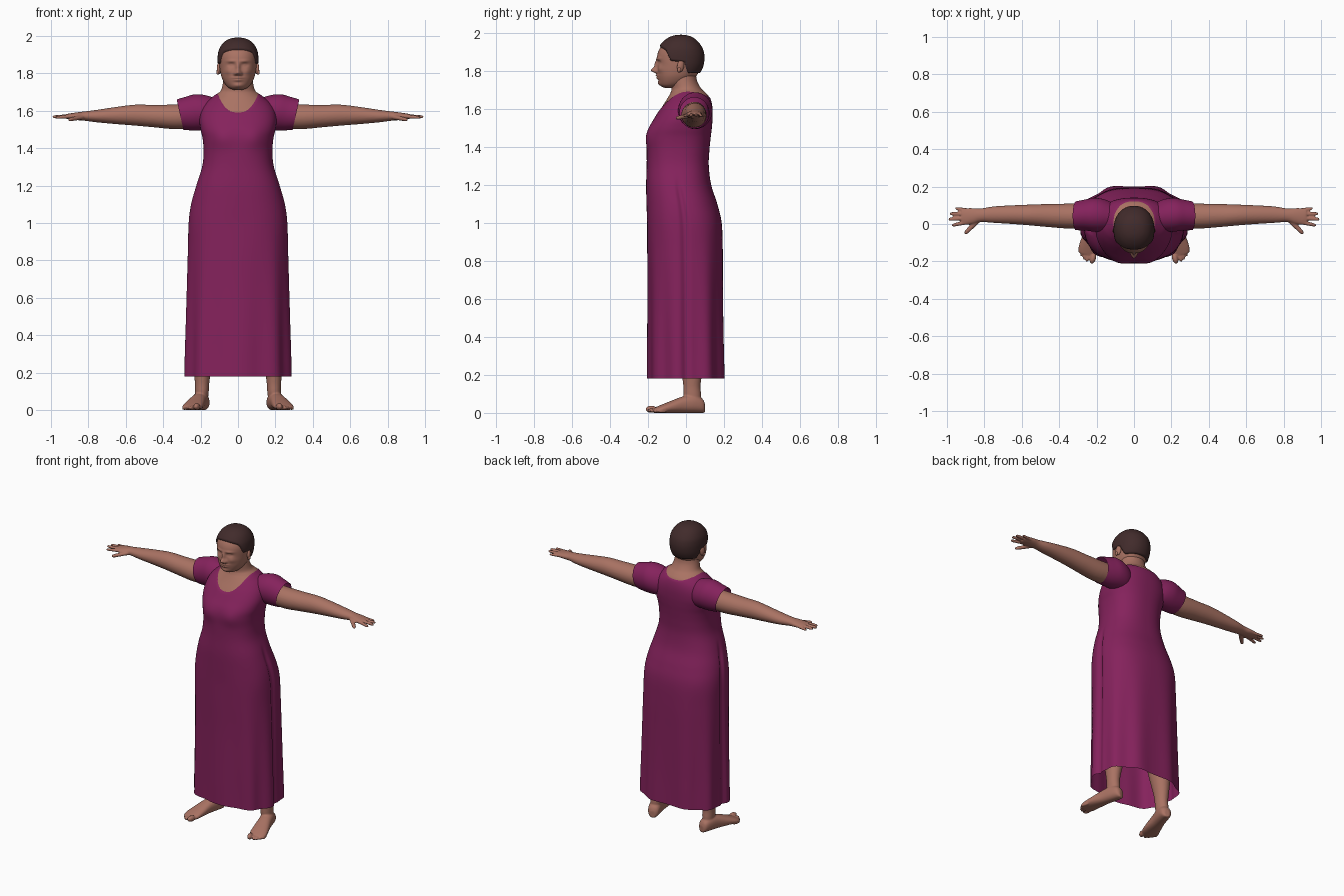
import bpy, bmesh
from math import sin, cos, pi, exp, radians
from mathutils import Vector, Matrix

cube = bpy.data.objects.get("Cube")
if cube:
    bpy.data.objects.remove(cube)


def material(name, rgb):
    m = bpy.data.materials.new(name)
    m.use_nodes = True
    m.diffuse_color = (*rgb, 1)
    bsdf = m.node_tree.nodes["Principled BSDF"]
    bsdf.inputs["Base Color"].default_value = (*rgb, 1)
    bsdf.inputs["Roughness"].default_value = 0.7
    return m


SKIN = material("warm brown skin", (0.40, 0.17, 0.125))
DRESS = material("plum cloth", (0.235, 0.016, 0.108))
HAIR = material("dark brown hair", (0.053, 0.024, 0.024))


def spline(rows, steps):
    """Catmull-Rom interpolation through rows of numbers."""
    out = []
    for i in range(len(rows) - 1):
        a, b, c, d = (rows[max(0, min(len(rows) - 1, i + k))] for k in (-1, 0, 1, 2))
        for s in range(steps):
            t = s / steps
            out.append([q + t / 2 * (r - p + t * (2*p - 5*q + 4*r - w + t * (3*(q - r) + w - p)))
                        for p, q, r, w in zip(a, b, c, d)])
    return out + [list(rows[-1])]


def ring(center, u, v, n, e=2.0):
    """Superellipse around center with half axes u and v."""
    def power(q):
        return (1 if q >= 0 else -1) * abs(q) ** (2 / e)
    return [Vector(center) + Vector(u) * power(cos(2*pi*i/n)) + Vector(v) * power(sin(2*pi*i/n))
            for i in range(n)]


def level_ring(z, hw, front, back, n, e=2.0, x=0):
    return ring((x, (front + back) / 2, z), (hw, 0, 0), (0, (back - front) / 2, 0), n, e)


def loft(bm, rings, cap=True):
    loops = [[bm.verts.new(p) for p in r] for r in rings]
    n = len(loops[0])
    for a, b in zip(loops, loops[1:]):
        for i in range(n):
            bm.faces.new((a[i], a[(i + 1) % n], b[(i + 1) % n], b[i]))
    if cap:
        bm.faces.new(loops[0])
        bm.faces.new(loops[-1])


def ball(bm, center, size):
    bmesh.ops.create_uvsphere(bm, u_segments=20, v_segments=12, radius=1,
                              matrix=Matrix.Translation(center) @ Matrix.Diagonal((*size, 1)))


def finish(name, bm, mat, fuse=0):
    bmesh.ops.recalc_face_normals(bm, faces=bm.faces[:])
    for f in bm.faces:
        f.smooth = True
    mesh = bpy.data.meshes.new(name)
    bm.to_mesh(mesh)
    bm.free()
    mesh.materials.append(mat)
    ob = bpy.data.objects.new(name, mesh)
    bpy.context.collection.objects.link(ob)
    if fuse:
        r = ob.modifiers.new("fuse", "REMESH")
        r.mode, r.voxel_size, r.use_smooth_shade = "VOXEL", fuse, True
        s = ob.modifiers.new("soften", "SMOOTH")
        s.factor, s.iterations = 0.5, 3
    return ob


def clamp(v, lo, hi):
    return max(lo, min(hi, v))


def bump(x, z, cx, cz, sx, sz):
    return exp(-((abs(x) - cx) / sx) ** 2 - ((z - cz) / sz) ** 2)


# Torso: height, half width, front, back, squareness
TORSO = [(0.18, .282, -.20, .205, 2.5), (0.40, .277, -.20, .20, 2.5), (0.65, .272, -.20, .197, 2.5),
         (0.85, .268, -.203, .195, 2.5), (1.00, .265, -.205, .188, 2.5), (1.10, .252, -.208, .165, 2.4),
         (1.20, .224, -.21, .133, 2.4), (1.30, .192, -.207, .12, 2.4), (1.38, .184, -.207, .123, 2.4),
         (1.45, .189, -.208, .13, 2.4), (1.50, .200, -.196, .136, 2.4), (1.55, .206, -.168, .14, 2.4),
         (1.60, .198, -.138, .14, 2.3), (1.64, .175, -.112, .134, 2.2), (1.67, .142, -.094, .122, 2.1),
         (1.69, .116, -.084, .104, 2), (1.71, .094, -.08, .083, 2), (1.75, .083, -.085, .062, 2),
         (1.80, .078, -.09, .055, 2)]


def neckline(p):
    depth = clamp((p.y + 0.06) / 0.14, 0, 1)
    low = 1.588 + 0.072 * depth
    return low + (1.692 - low) * (abs(p.x) / 0.115) ** 2.6


def dress_point(p, i, n, z, mid):
    t = 2 * pi * i / n
    k = -0.028 * clamp((1.0 - z) / 0.7, 0, 1) * cos(9 * (t - pi / 2))      # hanging folds
    k -= 0.05 * clamp((1.25 - z) / 0.1, 0, 1) * exp(-(sin(t) / 0.05) ** 2)  # side seams
    if z > 1.5:
        k += 0.1 * clamp((neckline(p) - z) / 0.012, -1, 0)                 # tuck in at the neck
    q = Vector((p.x * (1 + k), mid + (p.y - mid) * (1 + k), z))
    if p.y < mid:
        q.y -= 0.010 * bump(p.x, z, .09, 1.455, .055, .06)
    return q


# Dress body, open at the hem
bm = bmesh.new()
rings = []
for z, hw, front, back, e in spline(TORSO, 6):
    n, mid = 192, (front + back) / 2
    rings.append([dress_point(p, i, n, z, mid) for i, p in enumerate(level_ring(z, hw, front, back, n, e))])
loft(bm, rings, cap=False)
finish("dress", bm, DRESS)

# Neck and chest, just under the dress
bm = bmesh.new()
loft(bm, [level_ring(z, hw * .97, f + .004, b - .004, 96, e) for z, hw, f, b, e in spline(TORSO[9:], 6)])
finish("neck_and_chest", bm, SKIN)

# Head: height, half width, front, back
HEAD = [(1.712, .022, -.112, -.05), (1.722, .048, -.130, -.02), (1.74, .067, -.141, .02),
        (1.77, .084, -.148, .05), (1.80, .093, -.150, .070), (1.83, .098, -.150, .083),
        (1.86, .100, -.152, .088), (1.89, .100, -.150, .087), (1.92, .095, -.138, .078),
        (1.95, .079, -.114, .056), (1.97, .056, -.086, .032), (1.98, .030, -.058, .004),
        (1.983, .004, -.03, -.022)]
# Face relief: depth, then place and spread across and up
FACE = [(.030, 0, 1.804, .015, .014), (.016, 0, 1.832, .011, .026), (.012, .015, 1.798, .008, .009),
        (.006, .035, 1.866, .026, .008), (-.010, .036, 1.846, .018, .010), (.005, .036, 1.845, .011, .006),
        (.010, 0, 1.777, .026, .005), (.010, 0, 1.764, .022, .006), (.008, 0, 1.734, .026, .013),
        (.006, .052, 1.812, .02, .018)]
bm = bmesh.new()
rings = []
for z, hw, front, back in spline(HEAD, 7):
    pts = level_ring(z, hw, front, back, 144, 2.15)
    for p in pts:
        if p.y < -.06:
            p.y -= sum(a * bump(p.x, z, *place) for a, *place in FACE) * clamp((-.06 - p.y) / .03, 0, 1)
    rings.append(pts)
loft(bm, rings)
finish("head", bm, SKIN)

# Hair cap: sinks into the head below the hairline
HAIRLINE = [(-.3, 1.928), (-.14, 1.925), (-.105, 1.905), (-.08, 1.85), (-.01, 1.842), (.012, 1.785), (.3, 1.78)]


def hairline(y):
    for (a, za), (b, zb) in zip(HAIRLINE, HAIRLINE[1:]):
        if y <= b:
            return za + (zb - za) * (y - a) / (b - a)


bm = bmesh.new()
rings = []
for z, hw, front, back in spline(HEAD[3:], 7):
    pts = level_ring(z, hw, front, back, 112, 2.15)
    mid = Vector((0, -.03, 1.86))
    rings.append([p + (p - mid).normalized() * (clamp((z - hairline(p.y)) / .012, 0, 1) * .015 - .006)
                  for p in pts])
loft(bm, rings)
finish("hair", bm, HAIR)

# Arm: x, y, z, half depth, half height
ARM = [(.20, .045, 1.575, .062, .064), (.33, .042, 1.568, .067, .066), (.45, .045, 1.572, .062, .060),
       (.55, .048, 1.577, .056, .056), (.65, .050, 1.575, .050, .046), (.75, .050, 1.572, .044, .034),
       (.82, .047, 1.572, .036, .025), (.86, .043, 1.571, .042, .021), (.90, .040, 1.570, .045, .016),
       (.922, .041, 1.570, .040, .012)]
SLEEVE = [(.11, .040, 1.590, .070, .080), (.16, .046, 1.592, .086, .093), (.21, .049, 1.592, .090, .096),
          (.26, .048, 1.585, .083, .090), (.31, .044, 1.580, .077, .081)]
# Fingers: start, tip, radius
FINGERS = [((.90, .008, 1.570), (.975, -.008, 1.564), .0105), ((.90, .031, 1.571), (.993, .025, 1.568), .011),
           ((.90, .054, 1.570), (.985, .055, 1.568), .0105), ((.89, .074, 1.568), (.957, .084, 1.565), .0095),
           ((.835, .018, 1.566), (.905, -.052, 1.552), .013)]


def side_rings(rows, side, n, lean=0):
    out = []
    for x, y, z, ry, rz in rows:
        out.append(ring((side * x, y, z), (0, ry, 0), (side * lean * rz, 0, rz), n))
    return out


# Foot: y, half width, half height
FOOT = [(.060, .016, .024), (.045, .034, .038), (0, .041, .048), (-.06, .043, .043), (-.13, .051, .030),
        (-.18, .054, .020), (-.212, .045, .013)]
# Leg: height, x, half width, front, back
LEG = [(.035, .195, .030, .005, .075), (.09, .193, .036, -.012, .080), (.14, .192, .038, -.014, .076),
       (.20, .190, .045, -.022, .084), (.32, .180, .062, -.045, .10), (.45, .165, .068, -.06, .09),
       (.56, .155, .072, -.07, .09)]

for side, word in ((1, "left"), (-1, "right")):
    # Sleeve, open at the cuff
    bm = bmesh.new()
    loft(bm, side_rings(spline(SLEEVE, 5), side, 64, 0.22), cap=False)
    finish(word + "_sleeve", bm, DRESS)

    # Arm with hand
    bm = bmesh.new()
    loft(bm, side_rings(spline(ARM, 4), side, 32))
    for start, tip, r in FINGERS:
        a, b = (Vector((side * p[0], p[1], p[2])) for p in (start, tip))
        along = (b - a).normalized()
        u = along.cross(Vector((0, 0, 1))).normalized()
        v = along.cross(u)
        loft(bm, [ring(a.lerp(b, t), u * r * w, v * r * w * .9, 14)
                  for t, w in ((0, 1.1), (.4, 1), (.8, .9), (.93, .75), (1, .35))])
    finish(word + "_arm", bm, SKIN, fuse=0.0048)

    # Leg with splayed foot and toes
    bm = bmesh.new()
    loft(bm, [ring((0, y, h), (w, 0, 0), (0, 0, h), 32, 2.3) for y, w, h in spline(FOOT, 4)])
    for i in range(5):
        r = .019 if i == 0 else .0135 - .001 * i
        x = -.036 + (.028 if i else 0) + .0175 * max(0, i - 1)
        ball(bm, (side * x, -.222 + .004 * i * i * .6, r), (r * .85, .030, r))
    bmesh.ops.transform(bm, verts=bm.verts[:], matrix=Matrix.Translation((side * .197, .04, 0))
                        @ Matrix.Rotation(side * radians(15), 4, "Z"))
    loft(bm, [level_ring(z, w, f, b, 32, 2, side * x) for z, x, w, f, b in spline(LEG, 4)])
    finish(word + "_leg", bm, SKIN, fuse=0.005)

    # Ear
    bm = bmesh.new()
    ball(bm, (0, 0, 0), (.011, .019, .033))
    ball(bm, (side * .004, -.006, -.022), (.008, .010, .014))
    bmesh.ops.transform(bm, verts=bm.verts[:], matrix=Matrix.Translation((side * .101, -.028, 1.828))
                        @ Matrix.Rotation(side * radians(20), 4, "Z") @ Matrix.Rotation(radians(-10), 4, "X"))
    finish(word + "_ear", bm, SKIN)
